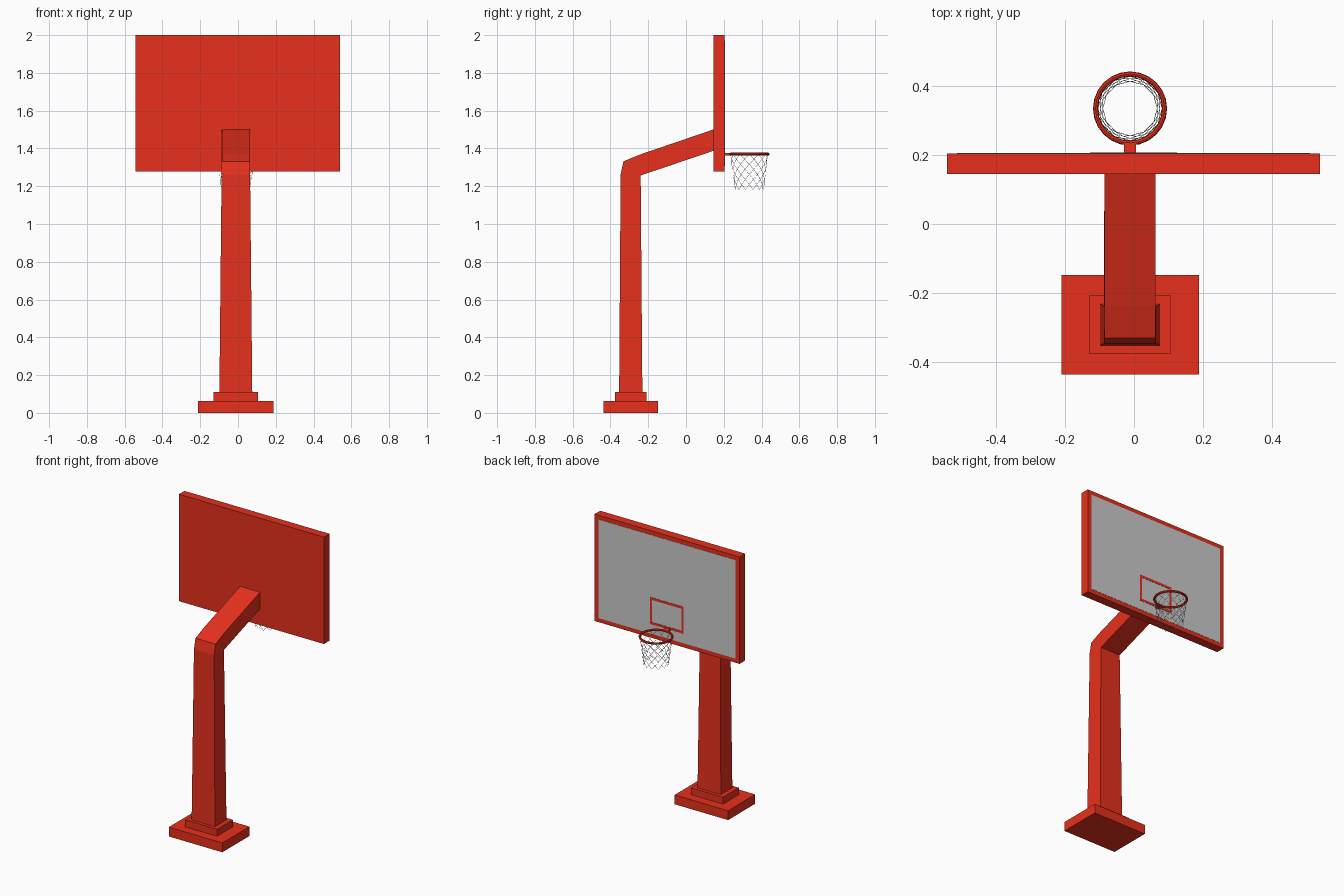
import bpy, bmesh, math

if "Cube" in bpy.data.objects:
    bpy.data.objects.remove(bpy.data.objects["Cube"])

CX = -0.0115   # centre line of post, hoop and base
RIM = (CX, 0.335, 1.37)

red = bpy.data.materials.new("red_paint")
red.diffuse_color = (0.8, 0.03, 0.012, 1)
red.use_nodes = True
red.node_tree.nodes["Principled BSDF"].inputs["Base Color"].default_value = red.diffuse_color


def add_mesh(name, bm, mat=None):
    mesh = bpy.data.meshes.new(name)
    bmesh.ops.recalc_face_normals(bm, faces=bm.faces)
    bm.to_mesh(mesh)
    bm.free()
    obj = bpy.data.objects.new(name, mesh)
    bpy.context.collection.objects.link(obj)
    if mat:
        mesh.materials.append(mat)
    return obj


def box(name, x, y, z, mat=None):
    """Box from (min, max) pairs on each axis."""
    bm = bmesh.new()
    bmesh.ops.create_cube(bm, size=1)
    for v in bm.verts:
        v.co = [(a + b) / 2 + c * (b - a) for c, (a, b) in zip(v.co, (x, y, z))]
    return add_mesh(name, bm, mat)


# Stepped base
box("base_plate", (-0.211, 0.189), (-0.437, -0.148), (0, 0.063), red)
box("base_step", (-0.131, 0.107), (-0.376, -0.208), (0.063, 0.11), red)

# Tapered post bending into the arm: (outer y, z), (inner y, z), half width
sections = [
    ((-0.354, 0.11), (-0.231, 0.11), 0.087),
    ((-0.346, 1.263), (-0.24, 1.257), 0.0755),
    ((-0.331, 1.332), (-0.24, 1.257), 0.0745),
    ((-0.24, 1.369), (-0.24, 1.257), 0.0745),
    ((0.15, 1.502), (0.15, 1.389), 0.0745),
]
bm = bmesh.new()
rings = []
for (oy, oz), (iy, iz), w in sections:
    rings.append([bm.verts.new(p) for p in (
        (CX - w, oy, oz), (CX + w, oy, oz), (CX + w, iy, iz), (CX - w, iy, iz))])
for a, b in zip(rings, rings[1:]):
    for i in range(4):
        j = (i + 1) % 4
        bm.faces.new((a[i], a[j], b[j], b[i]))
bm.faces.new(rings[0])
bm.faces.new(rings[-1])
bmesh.ops.remove_doubles(bm, verts=bm.verts, dist=0.002)
add_mesh("post_and_arm", bm, red)

# Backboard with its grey playing face
box("backboard", (-0.543, 0.54), (0.145, 0.204), (1.278, 2.0), red)
box("backboard_panel", (-0.513, 0.51), (0.2, 0.2055), (1.306, 1.972))

# Target rectangle outline
x0, x1, z0, z1, t = -0.127, 0.125, 1.37, 1.552, 0.016
for label, xs, zs in (
        ("bottom", (x0, x1), (z0, z0 + t)), ("top", (x0, x1), (z1 - t, z1)),
        ("left", (x0, x0 + t), (z0 + t, z1 - t)),
        ("right", (x1 - t, x1), (z0 + t, z1 - t))):
    box("target_" + label, xs, (0.203, 0.207), zs, red)

# Hoop and its bracket
bpy.ops.mesh.primitive_torus_add(location=RIM, major_radius=0.1, minor_radius=0.0075,
                                 major_segments=24, minor_segments=8)
rim = bpy.context.object
rim.name = "rim"
rim.data.materials.append(red)
box("rim_bracket", (CX - 0.017, CX + 0.017), (0.2, 0.237), (1.363, 1.377), red)

# Net of crossing diagonal threads, narrowing downwards
STRANDS, ROWS, DROP = 12, 7, 0.188
net = bpy.data.curves.new("net", 'CURVE')
net.dimensions = '3D'
net.bevel_depth = 0.0009
net.bevel_resolution = 0
for direction in (1, -1):
    for s in range(STRANDS):
        spline = net.splines.new('POLY')
        spline.points.add(ROWS)
        for k, point in enumerate(spline.points):
            f = k / ROWS
            ang = 2 * math.pi * (s + direction * k / 2) / STRANDS
            r = 0.1 - 0.024 * f
            point.co = (RIM[0] + r * math.cos(ang), RIM[1] + r * math.sin(ang),
                        RIM[2] - DROP * f, 1)
bpy.context.collection.objects.link(bpy.data.objects.new("net", net))
